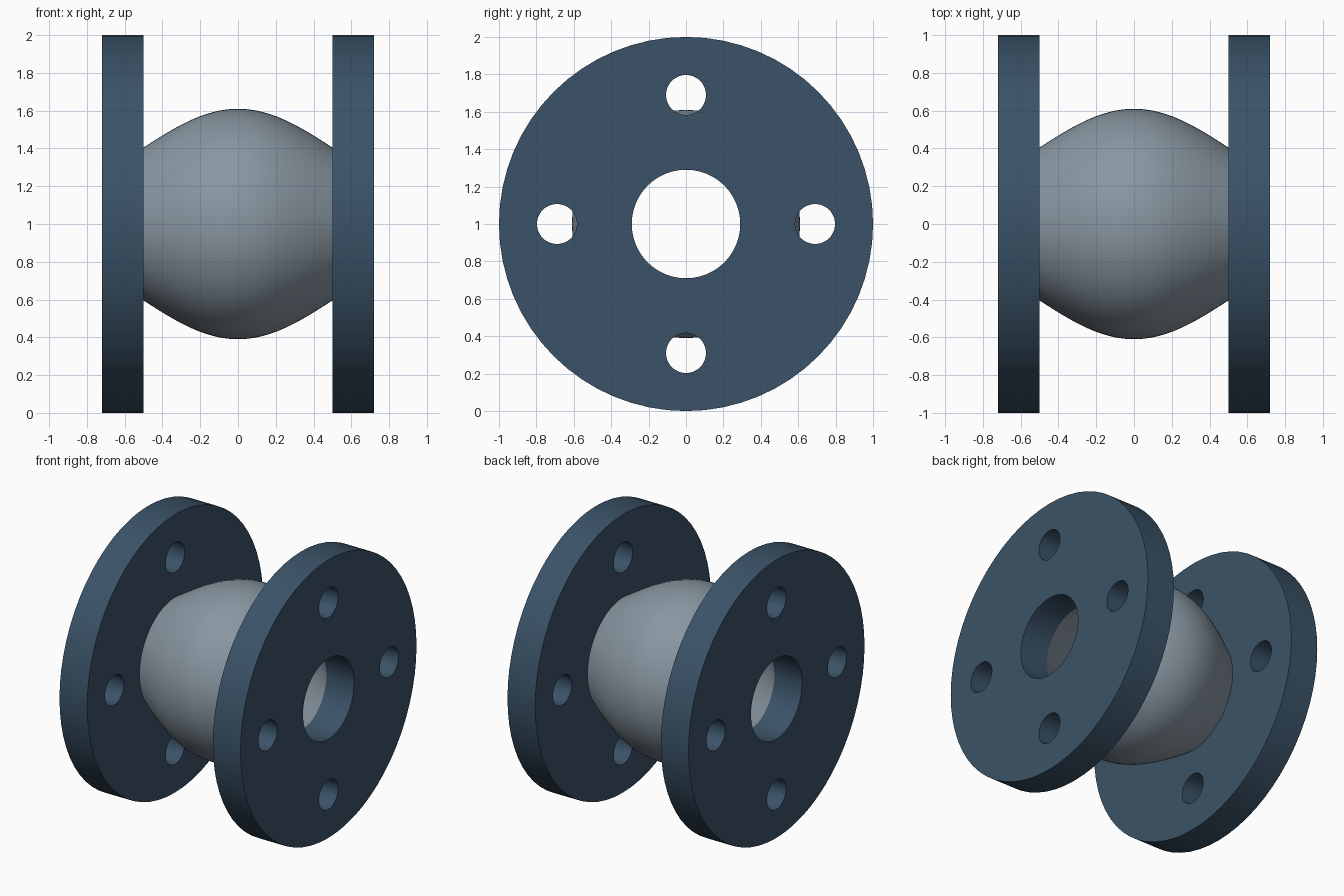
import bpy
from math import pi, sin, cos

if "Cube" in bpy.data.objects:
    bpy.data.objects.remove(bpy.data.objects["Cube"])

SEG = 64
CZ = 1.0            # height of the pipe axis
FACE = 0.5          # inner face of each flange
THICK = 0.22        # flange thickness
BORE = 0.29


def colour(obj, name, rgb):
    mat = bpy.data.materials.new(name)
    mat.diffuse_color = (*rgb, 1)
    mat.use_nodes = True
    mat.node_tree.nodes["Principled BSDF"].inputs["Base Color"].default_value = mat.diffuse_color
    obj.data.materials.clear()
    obj.data.materials.append(mat)


def smooth(obj, angle=40):
    bpy.ops.object.select_all(action='DESELECT')
    obj.select_set(True)
    bpy.context.view_layer.objects.active = obj
    bpy.ops.object.shade_smooth_by_angle(angle=angle * pi / 180)


def x_cylinder(name, radius, depth, loc, seg):
    bpy.ops.mesh.primitive_cylinder_add(vertices=seg, radius=radius, depth=depth,
                                        location=loc, rotation=(0, pi / 2, 0))
    obj = bpy.context.object
    obj.name = name
    return obj


def cut(obj, cutter):
    mod = obj.modifiers.new("cut", 'BOOLEAN')
    mod.operation = 'DIFFERENCE'
    mod.solver = 'EXACT'
    mod.object = cutter
    bpy.context.view_layer.objects.active = obj
    bpy.ops.object.modifier_apply(modifier=mod.name)
    bpy.data.objects.remove(cutter, do_unlink=True)


def revolve_x(name, profile, seg):
    """Closed (x, radius) profile swept around the pipe axis."""
    n = len(profile)
    verts = [(x, r * cos(2 * pi * s / seg), CZ + r * sin(2 * pi * s / seg))
             for s in range(seg) for x, r in profile]
    faces = []
    for s in range(seg):
        a, b = s * n, (s + 1) % seg * n
        for i in range(n):
            j = (i + 1) % n
            faces.append((a + i, a + j, b + j, b + i))
    mesh = bpy.data.meshes.new(name)
    mesh.from_pydata(verts, [], faces)
    obj = bpy.data.objects.new(name, mesh)
    bpy.context.collection.objects.link(obj)
    bpy.context.view_layer.objects.active = obj
    obj.select_set(True)
    bpy.ops.object.mode_set(mode='EDIT')
    bpy.ops.mesh.select_all(action='SELECT')
    bpy.ops.mesh.normals_make_consistent(inside=False)
    bpy.ops.object.mode_set(mode='OBJECT')
    return obj


# Flanges: disc with a bore and four bolt holes
cx = FACE + THICK / 2
flange = x_cylinder("flange_right", 1.0, THICK, (cx, 0, CZ), SEG)
cut(flange, x_cylinder("bore_cutter", BORE, 1, (cx, 0, CZ), SEG))
for k in range(4):
    a = k * pi / 2
    cut(flange, x_cylinder("bolt_cutter", 0.107, 1,
                           (cx, 0.69 * cos(a), CZ + 0.69 * sin(a)), 32))
colour(flange, "flange_blue", (0.043, 0.086, 0.137))
smooth(flange)
other = flange.copy()
other.name = "flange_left"
other.location.x = -cx
bpy.context.collection.objects.link(other)

# Rubber bellows: hollow wall bulging in a half cosine wave
N = 24
xs = [-FACE + i / N for i in range(N + 1)]
outer = [(x, 0.405 + 0.205 * cos(pi * x)) for x in xs]
inner = [(x, BORE + 0.205 * cos(pi * x)) for x in reversed(xs)]
bellows = revolve_x("rubber_bellows", outer + inner, SEG)
colour(bellows, "rubber_grey", (0.25, 0.31, 0.36))
smooth(bellows)
